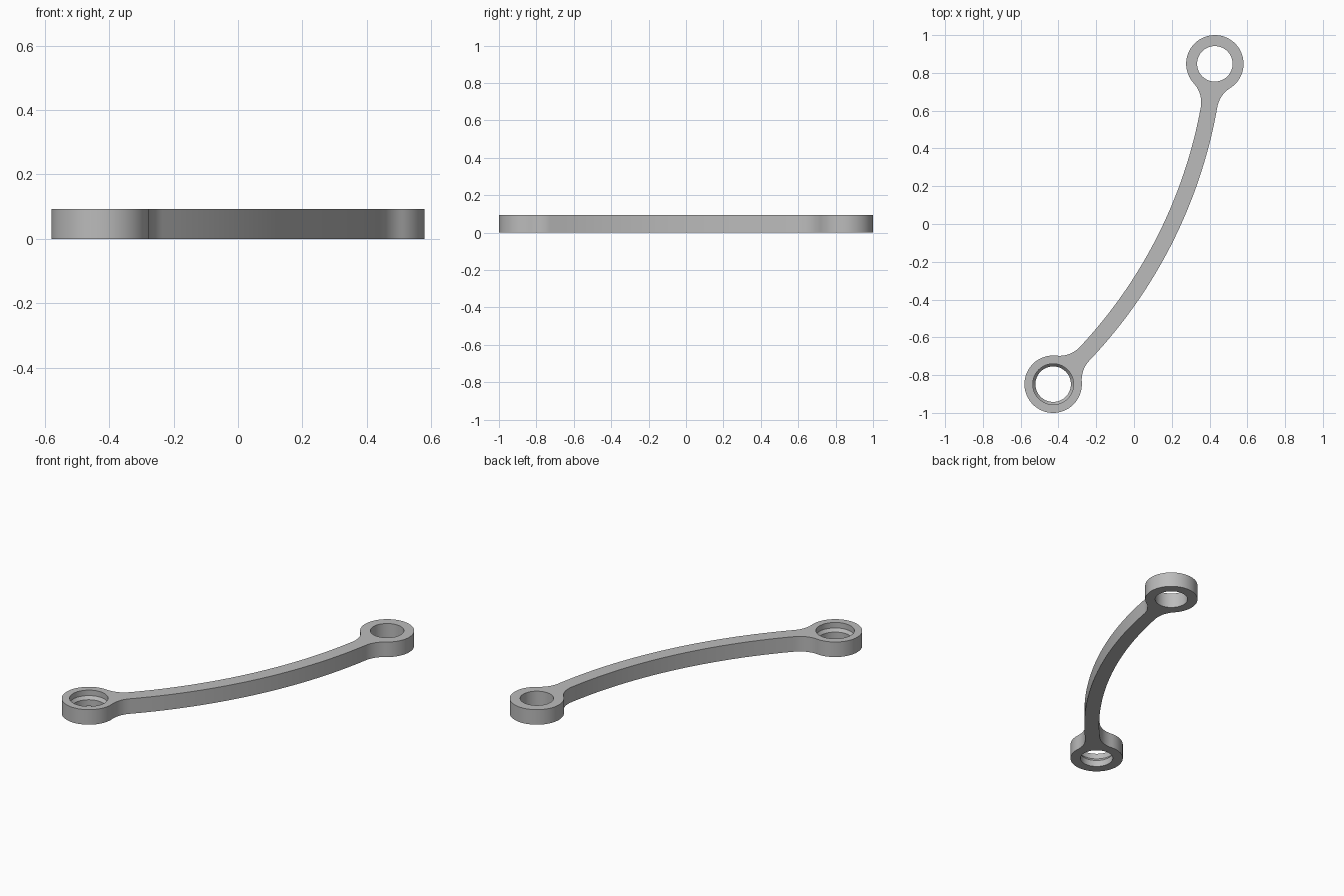
import bpy, bmesh
from math import sin, cos, acos, atan2, pi, sqrt
from mathutils import Vector

if "Cube" in bpy.data.objects:
    bpy.data.objects.remove(bpy.data.objects["Cube"])

HEIGHT = 0.093
END = Vector((0.428, 0.848))      # centre of the back eye; the front eye is opposite
EYE_R, BORE_R, COUNTERBORE_R = 0.152, 0.094, 0.108
ARM_R, ARM_HALF, FILLET = 2.56, 0.043, 0.15


def polar(centre, r, a):
    return centre + Vector((cos(a), sin(a))) * r


def angle(v):
    return atan2(v.y, v.x)


def arc(centre, r, a0, a1, n):
    """Points along an arc, without its last point."""
    return [polar(centre, r, a0 + (a1 - a0) * i / n) for i in range(n)]


def short_arc(centre, r, a0, a1, n):
    sweep = (a1 - a0 + pi) % (2 * pi) - pi
    return arc(centre, r, a0, a0 + sweep, n)


def outline():
    """Bowed arm with filleted eyes, in chord coordinates (along, across)."""
    half_chord = END.length
    eye = Vector((half_chord, 0))
    c = Vector((0, -sqrt(ARM_R ** 2 - half_chord ** 2)))

    def fillet_centre(side):
        a, b = ARM_R + side * (ARM_HALF + FILLET), EYE_R + FILLET
        turn = acos((ARM_R ** 2 + a * a - b * b) / (2 * ARM_R * a))
        return polar(c, a, angle(eye - c) + turn)

    f1, f2 = fillet_centre(1), fillet_centre(-1)
    a1, a2 = angle(f1 - c), angle(f2 - c)
    half = arc(c, ARM_R + ARM_HALF, pi / 2, a1, 20)
    half += short_arc(f1, FILLET, angle(c - f1), angle(eye - f1), 12)
    half += arc(eye, EYE_R, angle(f1 - eye), angle(f2 - eye), 56)
    half += short_arc(f2, FILLET, angle(eye - f2), a2, 12)
    half += arc(c, ARM_R - ARM_HALF, a2, pi / 2, 20)
    half.append(polar(c, ARM_R - ARM_HALF, pi / 2))
    points = half + [Vector((-p.x, p.y)) for p in reversed(half[1:-1])]
    u = END.normalized()
    v = Vector((u.y, -u.x))
    return [u * p.x + v * p.y for p in points]


def circle(centre, r):
    return arc(centre, r, 0, 2 * pi, 64)


bm = bmesh.new()
rims = {0: [], HEIGHT: []}


def wall(levels):
    """Stack rings of points into a wall; outer rings become cap borders."""
    rings = [[bm.verts.new((p.x, p.y, z)) for p in pts] for pts, z in levels]
    for lower, upper in zip(rings, rings[1:]):
        n = len(lower)
        for i in range(n):
            j = (i + 1) % n
            bm.faces.new((lower[i], lower[j], upper[j], upper[i]))
    for ring, (_, z) in ((rings[0], levels[0]), (rings[-1], levels[-1])):
        rims[z] += [bm.edges.get((ring[i - 1], ring[i])) for i in range(len(ring))]


# Outer side, plain bore and stepped bore
side = outline()
bore = circle(END, BORE_R)
step_low, step_high = circle(-END, BORE_R), circle(-END, COUNTERBORE_R)
wall([(side, 0), (side, HEIGHT)])
wall([(bore, 0), (bore, HEIGHT)])
wall([(step_low, 0), (step_low, 0.04), (step_high, 0.059), (step_high, HEIGHT)])

# Flat top and bottom with the bores left open
for edges in rims.values():
    bmesh.ops.triangle_fill(bm, use_beauty=True, edges=edges, normal=(0, 0, 1))
bmesh.ops.recalc_face_normals(bm, faces=bm.faces)

mesh = bpy.data.meshes.new("curved_link_arm")
bm.to_mesh(mesh)
bm.free()
link = bpy.data.objects.new("curved_link_arm", mesh)
bpy.context.collection.objects.link(link)

# Plain grey
grey = bpy.data.materials.new("grey")
grey.use_nodes = True
grey.diffuse_color = (0.5, 0.5, 0.5, 1)
grey.node_tree.nodes["Principled BSDF"].inputs["Base Color"].default_value = (0.5, 0.5, 0.5, 1)
mesh.materials.append(grey)

bpy.ops.object.select_all(action='DESELECT')
link.select_set(True)
bpy.context.view_layer.objects.active = link
bpy.ops.object.shade_smooth_by_angle()
